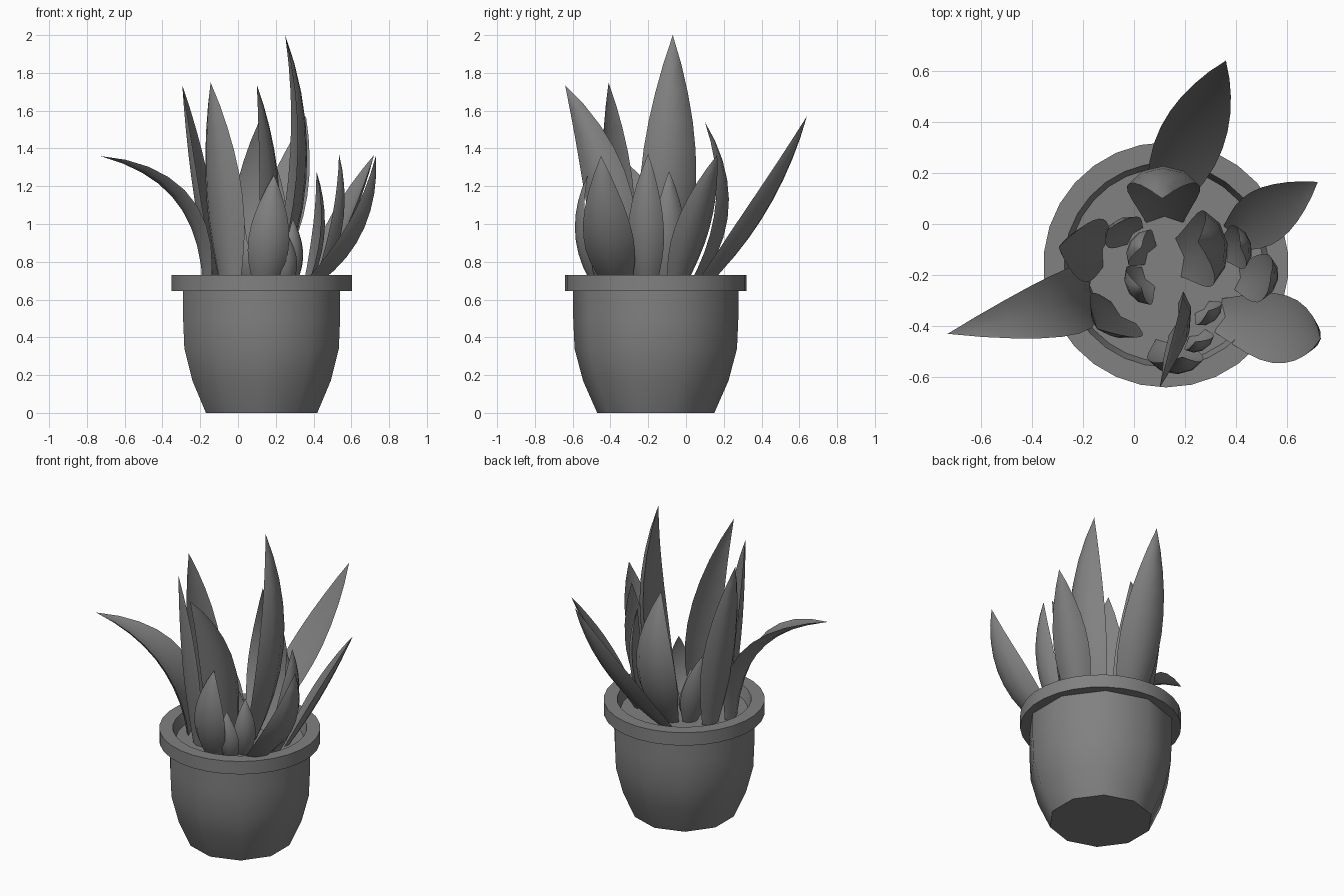
import bpy, math
from mathutils import Vector

if "Cube" in bpy.data.objects:
    bpy.data.objects.remove(bpy.data.objects["Cube"])

AXIS = Vector((0.125, -0.16, 0))      # pot axis
SOIL = 0.65                           # leaves start here

dark = bpy.data.materials.new("dark_grey")
dark.diffuse_color = (0.22, 0.22, 0.22, 1)
dark.use_nodes = True
dark.node_tree.nodes["Principled BSDF"].inputs["Base Color"].default_value = dark.diffuse_color


def make(name, verts, faces):
    me = bpy.data.meshes.new(name)
    me.from_pydata(verts, [], faces)
    me.update()
    me.materials.append(dark)
    ob = bpy.data.objects.new(name, me)
    bpy.context.collection.objects.link(ob)
    bpy.ops.object.select_all(action='DESELECT')
    ob.select_set(True)
    bpy.context.view_layer.objects.active = ob
    bpy.ops.object.mode_set(mode='EDIT')
    bpy.ops.mesh.select_all(action='SELECT')
    bpy.ops.mesh.normals_make_consistent(inside=False)
    bpy.ops.object.mode_set(mode='OBJECT')
    bpy.ops.object.shade_smooth_by_angle(angle=math.radians(45))


def bridge(a, b, n):
    """Quads between two rings of n vertices starting at a and b."""
    return [(a + i, a + (i + 1) % n, b + (i + 1) % n, b + i) for i in range(n)]


def lathe(name, profile, n, closed=False):
    """Spin (radius, z) points round the pot axis."""
    turn = 2 * math.pi / n
    verts = [AXIS + Vector((r * math.sin(turn * i), r * math.cos(turn * i), z))
             for r, z in profile for i in range(n)]
    m = len(profile)
    faces = [] if closed else [tuple(range(n))]
    for k in range(m if closed else m - 1):
        faces += bridge(k * n, (k + 1) % m * n, n)
    make(name, verts, faces)


def taper(t):
    """Relative leaf width: swells from the base, then narrows to a point."""
    if t < 0.4:
        return 0.5 + 0.5 * math.sin(t / 0.4 * math.pi / 2)
    return math.cos((t - 0.4) / 0.6 * math.pi / 2) ** 0.9


# blade section (across, outward): edge, rounded back, edge, inner groove
SECTION = [(-1, -0.25), (-0.6, 0.12), (0, 0.26), (0.6, 0.12), (1, -0.25), (0, 0.04)]


def leaf(name, base, tip, bulge=0.02, facing=None, wide=1, sway=0, steps=9):
    """Blade from soil to tip; its back faces away from the pot axis unless told."""
    b, e = Vector((*base, SOIL)), Vector(tip)
    radial = b - AXIS
    f = math.atan2(radial.y, radial.x) if facing is None else math.radians(facing)
    side = Vector((-math.sin(f), math.cos(f), 0))
    chord = e - b
    bow = side.cross(chord).normalized() * bulge + side * sway
    width = (0.07 + 0.17 * chord.length) * wide
    n = len(SECTION)
    verts, faces = [], [tuple(range(n))]
    for s in range(steps):
        t = s / steps
        p = b + chord * t + bow * (4 * t * (1 - t))
        tan = (chord + bow * (4 - 8 * t)).normalized()
        w = (side - tan * side.dot(tan)).normalized()
        out = w.cross(tan)
        h = width / 2 * taper(t)
        verts += [p + w * (u * h) + out * (v * h) for u, v in SECTION]
        if s:
            faces += bridge((s - 1) * n, s * n, n)
    last = (steps - 1) * n
    faces += [(last + i, last + (i + 1) % n, len(verts)) for i in range(n)]
    make(name, verts + [e], faces)


# Pot body, rim and soil
lathe("pot_body", [(0.31, 0), (0.385, 0.17), (0.43, 0.34), (0.437, 0.5), (0.437, 0.66)], 10)
lathe("pot_rim", [(0.415, 0.645), (0.48, 0.645), (0.48, 0.73), (0.40, 0.73), (0.375, 0.645)], 30, True)
lathe("soil", [(0.41, 0.66), (0.41, 0.655)], 30)

# Outer leaves
leaf("left_drooping_leaf", (-.17, -.24), (-.73, -.43, 1.36), -.2, 187, 1.15)
leaf("back_leaning_leaf", (.11, .07), (.36, .64, 1.57), .05, 72)
leaf("back_right_leaf", (.39, -.05), (.72, .165, 1.365), 0, 32, 1.05)
leaf("right_front_leaf", (.34, -.36), (.73, -.45, 1.36), .1, -12, 1.3)

# Tall upright leaves
leaf("left_tall_leaf", (-.12, -.10), (-.295, -.09, 1.735), 0)
leaf("front_left_tall_leaf", (-.05, -.36), (-.145, -.41, 1.75), 0)
leaf("front_tall_leaf", (.17, -.38), (.10, -.64, 1.735), .02, -17, sway=.09)
leaf("centre_tallest_leaf", (.19, -.13), (.25, -.07, 2), .11, 8)
leaf("back_upright_leaf", (.12, .02), (.11, .10, 1.54), .13, 90, 1.3)

# Short leaves near the edge and in the middle
leaf("right_inner_leaf", (.36, -.10), (.415, -.09, 1.28), .05)
leaf("right_outer_leaf", (.41, -.21), (.535, -.20, 1.37), .06)
leaf("front_short_leaf", (.14, -.46), (.19, -.52, 1.26), .07, -88, 1.25)
leaf("front_small_leaf", (.25, -.43), (.24, -.46, .98), .04)
leaf("front_right_small_leaf", (.27, -.33), (.29, -.34, 1.03), .04)
leaf("middle_front_leaf", (.05, -.21), (.03, -.25, 1.03), .05, wide=1.3)
leaf("middle_back_leaf", (.06, -.12), (.03, -.09, .98), .05, wide=1.3)
leaf("middle_left_leaf", (.0, -.04), (-.10, -.02, 1.12), wide=1.1)
